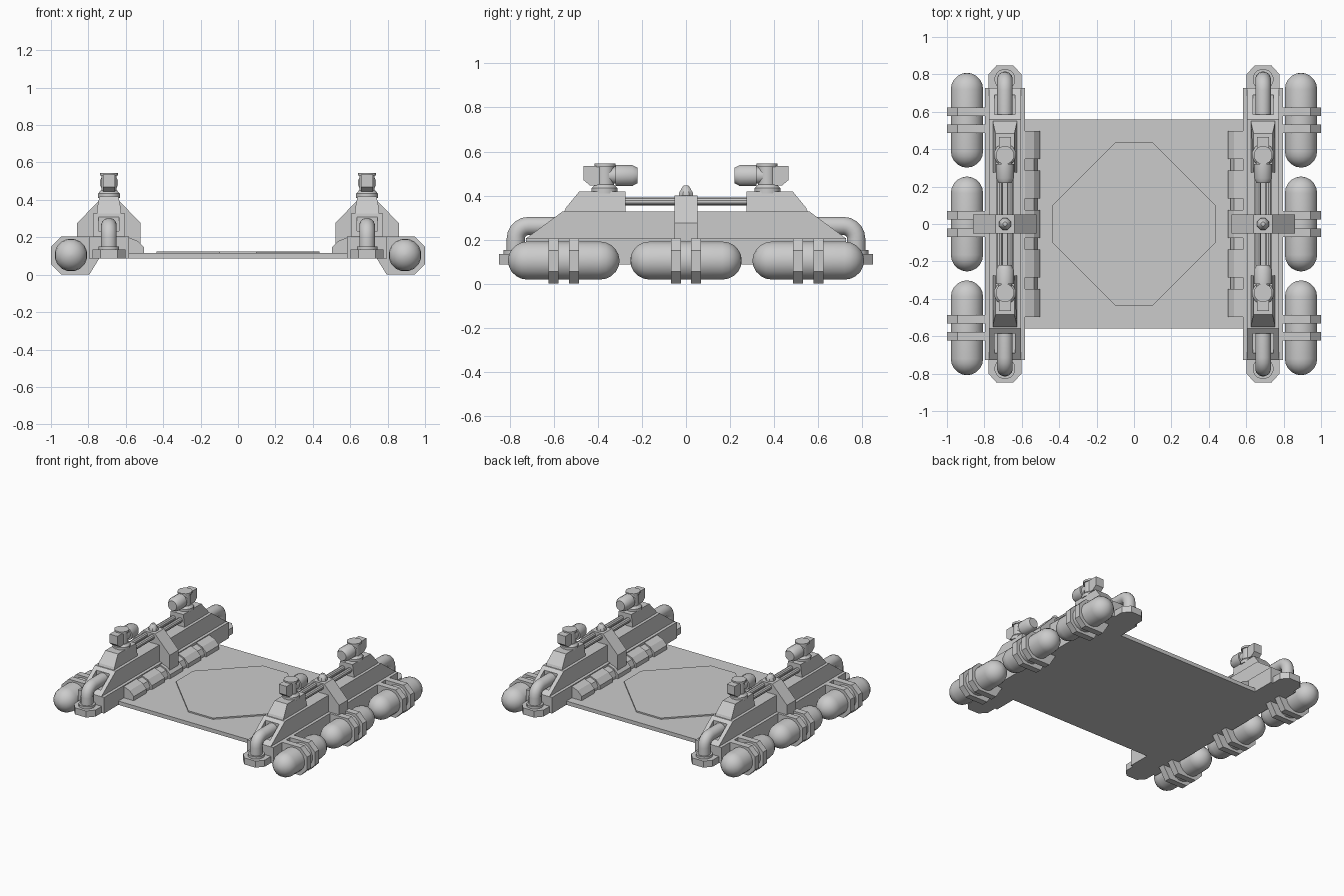
import bpy, bmesh, math
from math import sin, cos, pi, radians

if "Cube" in bpy.data.objects:
    bpy.data.objects.remove(bpy.data.objects["Cube"])

grey = bpy.data.materials.new("light_grey")
grey.diffuse_color = (0.6, 0.6, 0.6, 1)
grey.use_nodes = True
grey.node_tree.nodes["Principled BSDF"].inputs["Base Color"].default_value = grey.diffuse_color
CX = 0.69   # centre line of each side pod


def finish(name, bm, mirror, smooth=False):
    bmesh.ops.recalc_face_normals(bm, faces=bm.faces)
    me = bpy.data.meshes.new(name)
    bm.to_mesh(me)
    bm.free()
    me.materials.append(grey)
    ob = bpy.data.objects.new(name, me)
    bpy.context.collection.objects.link(ob)
    if smooth:
        bpy.ops.object.select_all(action='DESELECT')
        ob.select_set(True)
        bpy.context.view_layer.objects.active = ob
        bpy.ops.object.shade_smooth_by_angle(angle=radians(35))
    if mirror:
        m = ob.modifiers.new("mirror", 'MIRROR')
        m.use_axis = ('x' in mirror, 'y' in mirror, False)
        m.use_mirror_merge = False
    return ob


def prism(name, pts, axis, lo, hi, mirror="x", top_inset=0):
    """Extrude a closed outline along an axis (the outline uses the other two)."""
    def put(p, t):
        return {'x': (t, p[0], p[1]), 'y': (p[0], t, p[1]), 'z': (p[0], p[1], t)}[axis]
    bm = bmesh.new()
    zmax = max(p[1] for p in pts)
    rings = []
    for t, s in ((lo, 1), (hi, -1)):
        rings.append([bm.verts.new(put(p, t + (s * top_inset if p[1] == zmax else 0))) for p in pts])
    a, b = rings
    bm.faces.new(a)
    bm.faces.new(b[::-1])
    for i in range(len(pts)):
        j = (i + 1) % len(pts)
        bm.faces.new((a[i], a[j], b[j], b[i]))
    return finish(name, bm, mirror)


def box(name, x0, x1, y0, y1, z0, z1, mirror="x"):
    return prism(name, [(x0, y0), (x1, y0), (x1, y1), (x0, y1)], 'z', z0, z1, mirror)


def tube(name, x, stations, n=16, mirror="x"):
    """Round rings through (y, z, radius, heading in the yz plane)."""
    bm = bmesh.new()
    rings = []
    for y, z, r, a in stations:
        rings.append([bm.verts.new((x + r * cos(t), y - sin(a) * r * sin(t), z + cos(a) * r * sin(t)))
                      for t in (2 * pi * (k + 0.5) / n for k in range(n))])
    bm.faces.new(rings[0])
    bm.faces.new(rings[-1][::-1])
    for a, b in zip(rings, rings[1:]):
        for i in range(n):
            j = (i + 1) % n
            bm.faces.new((a[i], a[j], b[j], b[i]))
    return finish(name, bm, mirror, True)


def post(name, y, layers, n=16, mirror="xy"):
    return tube(name, CX, [(y, z, r, pi / 2) for z, r in layers], n, mirror)


# Deck with raised octagonal pad
box("deck", -0.62, 0.62, -0.56, 0.56, 0.087, 0.115, "")
pad = [(0.1, 0.435), (0.435, 0.1), (0.435, -0.1), (0.1, -0.435)]
prism("octagon_pad", pad + [(-x, -y) for x, y in pad], 'z', 0.11, 0.125, "")

# Rounded fenders along the deck edge, thick and thin segments
fender = [(0.6, 0.1), (0.502, 0.1), (0.502, 0.145), (0.535, 0.18), (0.6, 0.205)]
for i in range(-2, 3):
    prism("fender", fender, 'y', i * 0.211 - 0.075, i * 0.211 + 0.075)
prism("fender_core", [(max(x, 0.517), z - 0.01) for x, z in fender], 'y', -0.45, 0.45)

# Base plate with chamfered ends
plate = [(0.045, 0.848), (0.088, 0.80), (0.088, -0.80), (0.045, -0.848)]
prism("pod_base_plate", [(CX + x, y) for x, y in plate] + [(CX - x, y) for x, y in plate[::-1]],
      'z', 0.087, 0.135)

# Pod body: wide lower wall and sloped-end upper hull with slots for the pipes
box("pod_lower_wall", CX - 0.107, CX + 0.107, -0.727, 0.727, 0.087, 0.205)
hull = prism("pod_upper_hull", [(-0.727, 0.19), (-0.727, 0.205), (-0.56, 0.328), (0.56, 0.328),
                                (0.727, 0.205), (0.727, 0.19)], 'x', CX - 0.085, CX + 0.085, "")
slot = box("slot_cutter", CX - 0.055, CX + 0.055, 0.585, 0.69, 0.215, 0.4, "y")
slot.hide_render = True
slot.hide_viewport = False
slot.display_type = 'WIRE'
cut = hull.modifiers.new("slot", 'BOOLEAN')
cut.object = slot
cut.operation = 'DIFFERENCE'
cut.solver = 'EXACT'
hull.modifiers.new("mirror", 'MIRROR').use_mirror_merge = False

# Raised towers near both ends
prism("tower", [(0.275, 0.32), (0.555, 0.32), (0.545, 0.345), (0.485, 0.418), (0.275, 0.418)], 'x',
      CX - 0.065, CX + 0.065, "xy", 0.014)

# Rods between the towers
for dx in (-0.028, 0.028):
    tube("rod", CX + dx, [(-0.3, 0.373, 0.018, 0), (0.3, 0.373, 0.018, 0)], 10)

# Elbow pipes with collars
bend = [(0.58, 0.262, 0.042, 0)]
for k in range(6):
    a = k * pi / 10
    bend.append((0.715 + 0.058 * sin(a), 0.204 + 0.058 * cos(a), 0.042, -a))
bend.append((0.773, 0.13, 0.042, -pi / 2))
tube("elbow_pipe", CX, bend, 16, "xy")
post("pipe_collar", 0.773, [(0.13, 0.056), (0.152, 0.056)])

# Turrets
post("turret_foot", 0.37, [(0.41, 0.06), (0.434, 0.06), (0.45, 0.045)], 12)
post("turret_drum", 0.368, [(0.44, 0.042), (0.53, 0.042), (0.53, 0.05), (0.545, 0.05)], 12)
prism("turret_box", [(0.35, 0.445), (0.435, 0.445), (0.465, 0.47), (0.465, 0.535), (0.35, 0.535)], 'x',
      CX - 0.032, CX + 0.032, "xy")
tube("turret_barrel", CX, [(0.36, 0.491, 0.038, 0), (0.32, 0.491, 0.038, 0), (0.32, 0.491, 0.05, 0),
                           (0.245, 0.491, 0.05, 0), (0.22, 0.491, 0.036, 0)], 12, "xy")

# Central strap over each pod with a small cap
strap = [(0.17, 0.09), (0.17, 0.275), (0.05, 0.4), (-0.05, 0.4), (-0.17, 0.275), (-0.17, 0.09)]
prism("centre_strap", [(CX + x, z) for x, z in strap], 'y', -0.052, 0.052)
post("strap_cap", 0, [(0.395, 0.034), (0.412, 0.034), (0.436, 0.02), (0.445, 0.012)], 8, "x")

# Outboard tanks with paired bands
band = [(1.0, 0.055), (1.0, 0.15), (0.945, 0.205), (0.78, 0.205), (0.74, 0.15), (0.74, 0.09),
        (0.795, 0.0), (0.945, 0.0)]
R, TZ = 0.088, 0.105
cap = [(0.165 + R * sin(a), R * cos(a)) for a in (radians(d) for d in (0, 18, 36, 54, 72, 86))]
prof = [(-y, r) for y, r in cap[::-1]] + cap
for cy in (-0.555, 0, 0.555):
    tube("tank", 0.893, [(cy + y, TZ, r, 0) for y, r in prof])
    for dy in (-0.046, 0.046):
        prism("tank_band", band, 'y', cy + dy - 0.023, cy + dy + 0.023)
